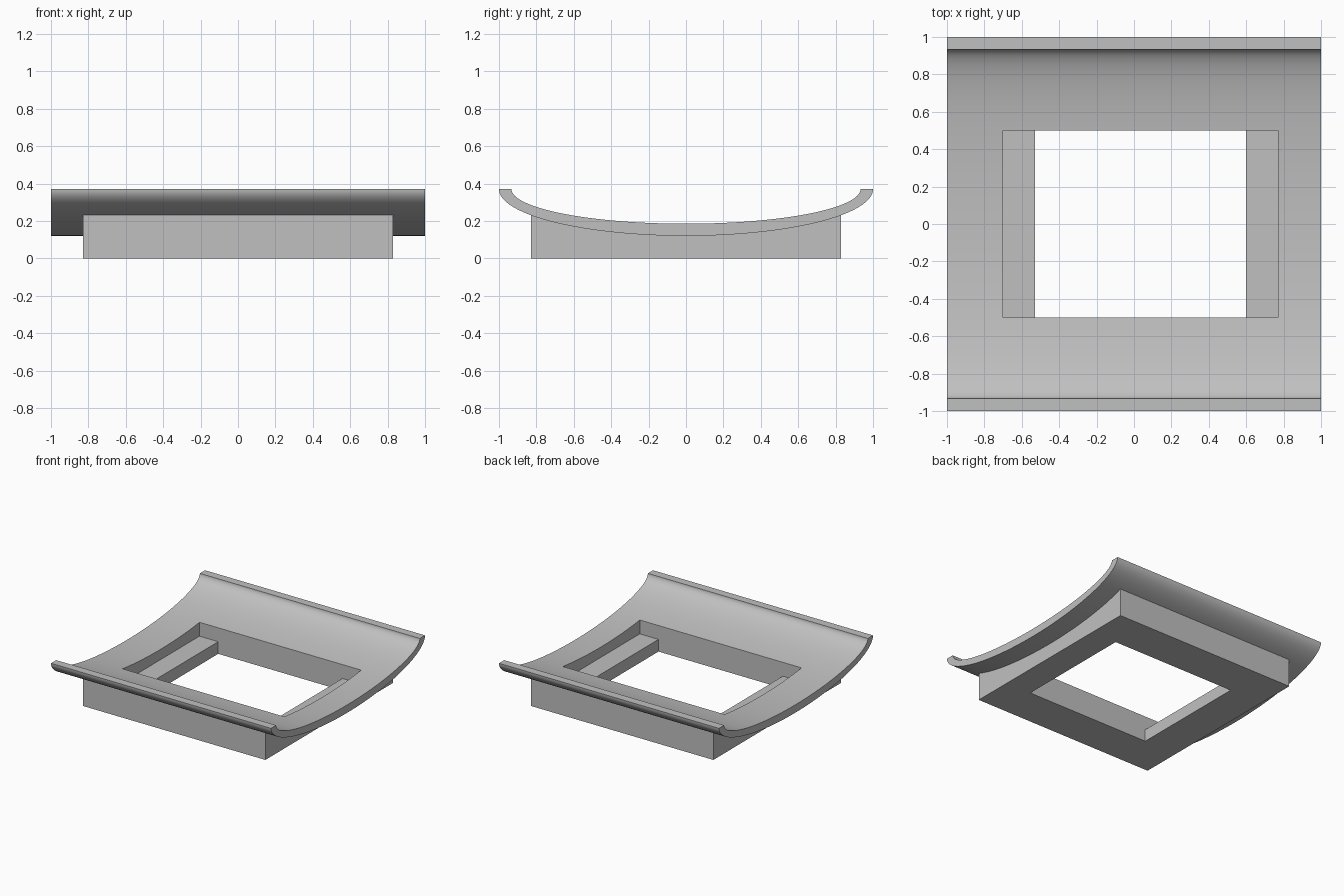
import bpy, bmesh, math

cube = bpy.data.objects.get("Cube")
if cube:
    bpy.data.objects.remove(cube, do_unlink=True)

grey = bpy.data.materials.new("plain grey")
grey.use_nodes = True
colour = (0.53, 0.53, 0.53, 1)
grey.diffuse_color = colour
grey.node_tree.nodes["Principled BSDF"].inputs["Base Color"].default_value = colour

RIM = 0.37      # height of the raised rims
STEPS = 64


def arc(half_width, depth, reach):
    """Points along a sagging elliptical arc, from -reach to +reach in y."""
    end = math.asin(reach / half_width)
    angles = [end * (2 * i / STEPS - 1) for i in range(STEPS + 1)]
    return [(half_width * math.sin(a), RIM - depth * math.cos(a)) for a in angles]


def extrude_x(name, outline, x0, x1):
    """Solid made by sweeping a (y, z) outline from x0 to x1."""
    bm = bmesh.new()
    face = bm.faces.new([bm.verts.new((x0, y, z)) for y, z in outline])
    swept = bmesh.ops.extrude_face_region(bm, geom=[face])["geom"]
    verts = [v for v in swept if isinstance(v, bmesh.types.BMVert)]
    bmesh.ops.translate(bm, verts=verts, vec=(x1 - x0, 0, 0))
    bmesh.ops.recalc_face_normals(bm, faces=bm.faces)
    mesh = bpy.data.meshes.new(name)
    bm.to_mesh(mesh)
    bm.free()
    mesh.materials.append(grey)
    obj = bpy.data.objects.new(name, mesh)
    bpy.context.collection.objects.link(obj)
    return obj


def box(name, x0, x1, y, z0, z1):
    return extrude_x(name, [(-y, z0), (y, z0), (y, z1), (-y, z1)], x0, x1)


def combine(target, other, operation):
    mod = target.modifiers.new(operation, "BOOLEAN")
    mod.operation, mod.object, mod.solver = operation, other, "EXACT"
    bpy.context.view_layer.objects.active = target
    bpy.ops.object.modifier_apply(modifier=mod.name)
    bpy.data.objects.remove(other, do_unlink=True)


# Curved tray of even thickness with flat rims
tray = extrude_x("curved_tray",
                 arc(1, 0.25, 1) + arc(0.933, 0.185, 0.933)[::-1], -1, 1)

# Square base whose top is buried inside the tray
base = extrude_x("base", [(-0.83, 0), (0.83, 0)] + arc(0.965, 0.218, 0.83)[::-1],
                 -0.83, 0.83)
combine(tray, base, "UNION")

# Wide pocket above, narrower opening below, leaving two ledges
combine(tray, box("pocket", -0.70, 0.77, 0.5, 0.1, 1), "DIFFERENCE")
combine(tray, box("opening", -0.53, 0.60, 0.5, -0.5, 0.5), "DIFFERENCE")

tray.name = "curved_tray_with_base"
bpy.ops.object.select_all(action="DESELECT")
tray.select_set(True)
bpy.context.view_layer.objects.active = tray
bpy.ops.object.shade_smooth_by_angle(angle=math.radians(30))
